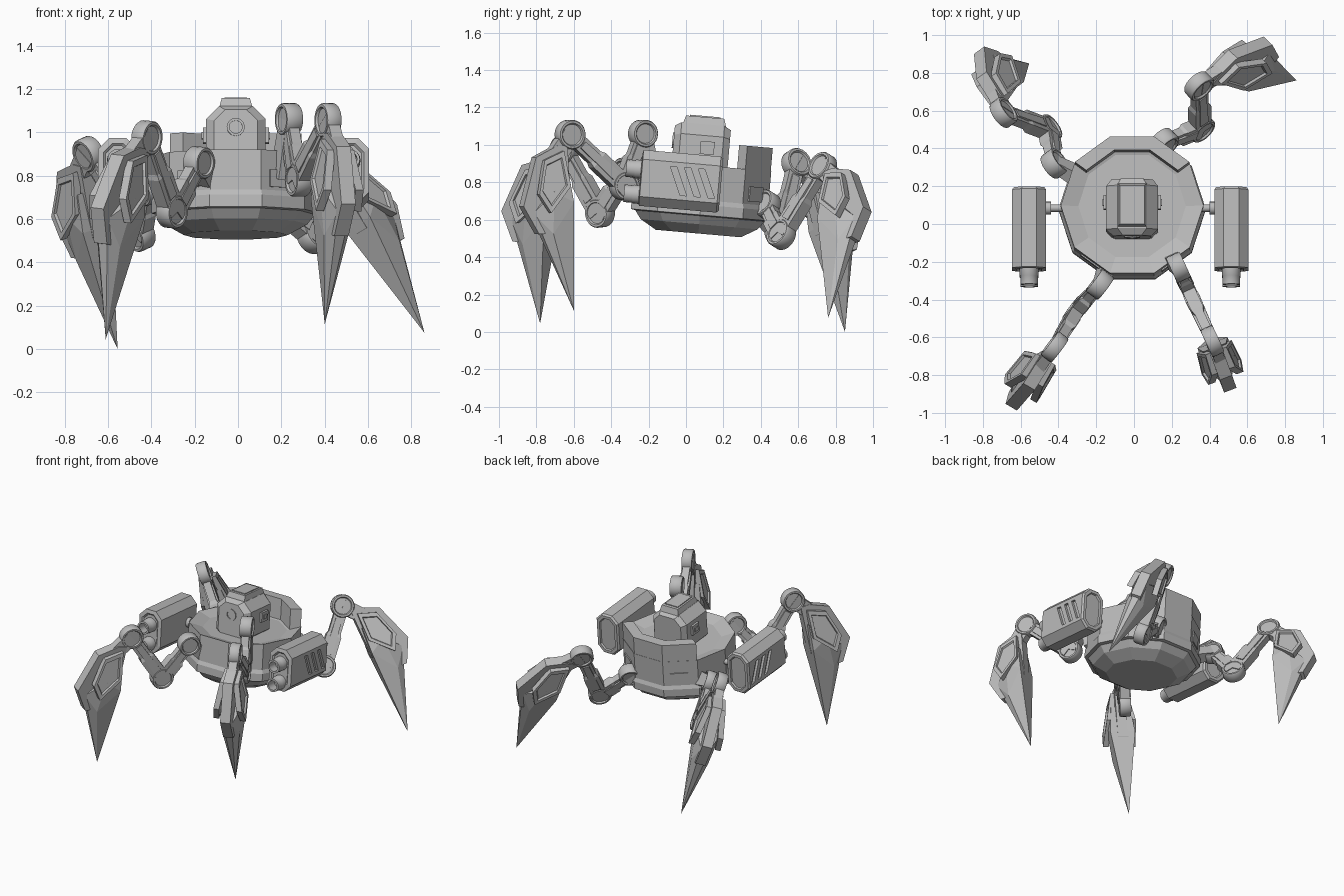
import bpy, bmesh
from math import sin, cos, pi, radians
from mathutils import Vector, Matrix

cube = bpy.data.objects.get("Cube")
if cube:
    bpy.data.objects.remove(cube)

grey = bpy.data.materials.new("plain_grey")
grey.use_nodes = True
GREY = (0.5, 0.5, 0.5, 1)
grey.diffuse_color = GREY
grey.node_tree.nodes["Principled BSDF"].inputs["Base Color"].default_value = GREY

# The body leans back slightly around its own centre
CENTRE = Vector((-0.01, 0.09, 0.8))
BODY = Matrix.Translation(CENTRE) @ Matrix.Rotation(radians(-5), 4, "X")
LEAN = BODY @ Matrix.Translation(-CENTRE)
WORLD = Matrix.Identity(4)


def finish(name, bm, matrix=WORLD, smooth=False):
    bmesh.ops.recalc_face_normals(bm, faces=bm.faces)
    mesh = bpy.data.meshes.new(name)
    bm.to_mesh(mesh)
    bm.free()
    mesh.transform(matrix)
    mesh.materials.append(grey)
    obj = bpy.data.objects.new(name, mesh)
    bpy.context.collection.objects.link(obj)
    if smooth:
        bpy.ops.object.select_all(action="DESELECT")
        obj.select_set(True)
        bpy.context.view_layer.objects.active = obj
        bpy.ops.object.shade_smooth_by_angle(angle=radians(35))
    return obj


def loft(name, rings, matrix=WORLD, smooth=False):
    """Skin a list of equal rings and cap both ends."""
    bm = bmesh.new()
    rows = [[bm.verts.new(p) for p in ring] for ring in rings]
    n = len(rows[0])
    for low, high in zip(rows, rows[1:]):
        for i in range(n):
            j = (i + 1) % n
            bm.faces.new((low[i], low[j], high[j], high[i]))
    bm.faces.new(rows[0])
    bm.faces.new(rows[-1])
    return finish(name, bm, matrix, smooth)


def hull(name, points, matrix=WORLD):
    bm = bmesh.new()
    for p in points:
        bm.verts.new(p)
    bmesh.ops.convex_hull(bm, input=bm.verts)
    loose = [v for v in bm.verts if not v.link_faces]
    bmesh.ops.delete(bm, geom=loose, context="VERTS")
    bmesh.ops.dissolve_limit(bm, angle_limit=0.02, verts=bm.verts, edges=bm.edges)
    return finish(name, bm, matrix)


def cut(obj, cutter):
    """Carve the cutter out of the object and discard the cutter."""
    mod = obj.modifiers.new("cut", "BOOLEAN")
    mod.operation, mod.solver, mod.object = "DIFFERENCE", "EXACT", cutter
    bpy.context.view_layer.objects.active = obj
    bpy.ops.object.modifier_apply(modifier=mod.name)
    bpy.data.objects.remove(cutter)


def lathe(name, profile, sides, matrix, smooth=False):
    rings = [[(r * cos(2 * pi * i / sides), r * sin(2 * pi * i / sides), z)
              for i in range(sides)] for r, z in profile]
    return loft(name, rings, matrix, smooth)


def box(name, lo, hi, matrix=WORLD):
    return hull(name, [(x, y, z) for x in (lo[0], hi[0])
                       for y in (lo[1], hi[1]) for z in (lo[2], hi[2])], matrix)


def aim(point, direction):
    rot = Vector(direction).to_track_quat("Z", "Y").to_matrix().to_4x4()
    return Matrix.Translation(point) @ rot


def octagon(cx, cz, w, h, c, y):
    """Chamfered rectangle in the xz plane."""
    pts = [(w, h - c), (w - c, h), (c - w, h), (-w, h - c),
           (-w, c - h), (c - w, -h), (w - c, -h), (w, c - h)]
    return [(cx + x, y, cz + z) for x, z in pts]


# Body: ten-sided dish, flange, wall and shallow dished deck
lathe("body", [(.24, -.275), (.33, -.225), (.365, -.18), (.39, -.175), (.39, -.12),
               (.378, -.095), (.378, .09), (.285, .062)], 10, BODY)

# Raised rear wall over three sides
arc = [radians(a) for a in (36, 72, 108, 144)]
outline = [(.375 * cos(a), .375 * sin(a)) for a in arc]
outline += [(.3 * cos(a), .3 * sin(a)) for a in reversed(arc)]
loft("rear_wall", [[(x, y, z) for x, y in outline] for z in (.03, .215)], BODY)

# Small service plates on the wall
for a in (54, 126, 234, 306):
    spin = BODY @ Matrix.Rotation(radians(a), 4, "Z")
    box("wall_plate", (.34, -.07, -.08), (.367, .05, 0), spin)

# Turret
loft("turret", [octagon(-.01, .96, .1, .13, .05, -.085),
                octagon(-.01, .96, .137, .15, .06, -.05),
                octagon(-.01, .96, .137, .15, .06, .18),
                octagon(-.01, .96, .11, .13, .05, .215)], LEAN)
hull("turret_hatch", [(-.01 + sx * w, y, z) for sx in (-1, 1) for w, z, ys in
     ((.078, 1.1, (-.045, .19)), (.065, 1.148, (-.03, .175))) for y in ys], LEAN)
box("hatch_lid", (-.062, -.01, 1.14), (.042, .155, 1.154), LEAN)
lathe("turret_eye", [(.042, 0), (.042, .012), (.03, .012), (.03, .004)], 12,
      LEAN @ aim((-.01, -.08, 1.01), (0, -1, 0)))
for s in (-1, 1):
    box("turret_ear", (-.01 + s * .12, .06, .95), (-.01 + s * .152, .135, 1.02), LEAN)
    box("ear_plate", (-.01 + s * .15, .08, .97), (-.01 + s * .158, .115, 1.0), LEAN)

# Side pods with twin barrels, slanted vents and a cross bar
for s in (-1, 1):
    px, pz = -.02 + s * .535, .795
    pod = loft("pod", [octagon(px, pz, w, h, c, y) for w, h, c, y in
               ((.055, .115, .035, -.235), (.065, .125, .04, -.245), (.09, .15, .05, -.24),
                (.09, .15, .05, .175), (.08, .14, .045, .188), (.06, .12, .035, .188),
                (.055, .115, .035, .178))], LEAN)
    for k in range(3):
        y = -.09 + k * .075
        cut(pod, hull("vent_cutter", [
            (px + s * d, y + dy + t, z) for d in (.072, .11)
            for dy, z in ((0, .87), (.065, .72)) for t in (0, .035)], LEAN))
    for bz in (.84, .705):
        lathe("barrel", [(.05, 0), (.05, .05), (.047, .055), (.047, .1),
                         (.034, .1), (.034, .03)], 16,
              LEAN @ aim((px, -.225, bz), (0, -1, 0)), True)
    lathe("cross_bar", [(.02, 0), (.02, .2)], 12,
          LEAN @ aim((s * .3, .085, .79), (s, 0, 0)), True)
    lathe("bar_collar", [(.035, 0), (.035, .025)], 12,
          LEAN @ aim((px - s * .115, .085, .79), (s, 0, 0)), True)


def joint(name, p, axis, r, half):
    lathe(name, [(r * .7, .01 - half), (r * .78, -half), (r * .93, -half),
                 (r, .008 - half), (r, half - .008), (r * .93, half),
                 (r * .78, half), (r * .7, half - .01)], 24, aim(p, axis), True)


def limb(name, p, q, axis, stations):
    """Boxy bar from p to q; stations give position, half width, half depth."""
    d = (q - p).normalized()
    side = (axis - d * axis.dot(d)).normalized()
    up = d.cross(side)
    loft(name, [[p.lerp(q, t) + side * a * w + up * b * h
                 for a, b in ((1, 1), (-1, 1), (-1, -1), (1, -1))]
                for t, w, h in stations])


def claw(prefix, knee, spur, tip):
    e1, e2 = spur - knee, tip - knee
    side = e1.cross(e2).normalized()

    def at(a, b, w):
        return knee + e1 * a + e2 * b + side * w

    # Central ridge ending in the outer spur
    ridge = [(.1, .02), (.3, -.06), (.73, -.17), (1, 0), (.7, .28), (.25, .45), (.05, .4)]
    loft(prefix + "_claw_ridge", [[at(a, b, w) for a, b in ridge] for w in (-.035, .035)])
    # Long spike with a broad inner face
    half = [(.8, .12, .03), (.45, .14, .085), (.14, .14, .065), (.06, .36, .085),
            (.45, .38, .06)]
    hull(prefix + "_claw_spike", [at(a, b, s * w) for a, b, w in half for s in (-1, 1)]
         + [at(0, 1, 0)])
    # Splayed side plates with sunken panels
    plate = [(.2, .01, .045), (.6, -.1, .052), (.76, .03, .085), (.55, .22, .098),
             (.13, .24, .085)]
    mid = [sum(p[i] for p in plate) / 5 for i in range(3)]
    for s in (-1, 1):
        rings = []
        for scale, lift in ((1, -.025), (1, .014), (.78, .014), (.73, .002)):
            ring = [[m + (v - m) * scale for v, m in zip(p, mid)] for p in plate]
            rings.append([at(a, b, s * (w + lift)) for a, b, w in ring])
        loft(prefix + "_claw_plate", rings)


# Legs: hip, elbow, knee, claw spur, claw tip
LEGS = {
    "front_left": ((.235, -.23, 1.06), (.28, -.33, .78), (.415, -.62, 1.055),
                   (.51, -.88, .67), (.4, -.6, .115)),
    "front_right": ((-.18, -.32, .86), (-.305, -.46, .635), (-.42, -.65, .975),
                    (-.65, -.97, .65), (-.61, -.78, .045)),
    "back_left": ((.16, .43, .68), (.35, .51, .52), (.345, .73, .88),
                  (.71, .97, .655), (.86, .76, .075)),
    "back_right": ((-.42, .32, .74), (-.455, .5, .53), (-.69, .59, .9),
                   (-.82, .92, .59), (-.555, .85, 0)),
}
for leg, spots in LEGS.items():
    hip, elbow, knee, spur, tip = [Vector(p) for p in spots]
    axis = (hip - elbow).cross(knee - elbow).normalized()
    for part, p, r, half in (("hip", hip, .074, .04), ("elbow", elbow, .077, .038),
                             ("knee", knee, .079, .035)):
        joint(f"{leg}_{part}", p, axis, r, half)
    # Mount into the body wall
    out = Vector((hip.x - CENTRE.x, hip.y - CENTRE.y, 0)).normalized()
    root = CENTRE + out * .35 + Vector((0, 0, min(hip.z, .82) - .83))
    limb(leg + "_mount", root, hip, axis, ((0, .04, .05), (1, .03, .04)))
    # Upper and lower arms with a raised side plate
    for part, p, q in (("lower_arm", elbow, hip), ("upper_arm", elbow, knee)):
        limb(f"{leg}_{part}", p, q, axis,
             ((0, .034, .052), (.5, .034, .052), (.56, .025, .042), (1, .025, .042)))
        limb(f"{leg}_{part}_plate", p, q, axis, ((.2, .041, .027), (.8, .034, .022)))
    # Neck between knee and claw
    limb(leg + "_neck", knee, knee.lerp(spur, .4), axis, ((0, .028, .05), (1, .03, .05)))
    claw(leg, knee, spur, tip)
